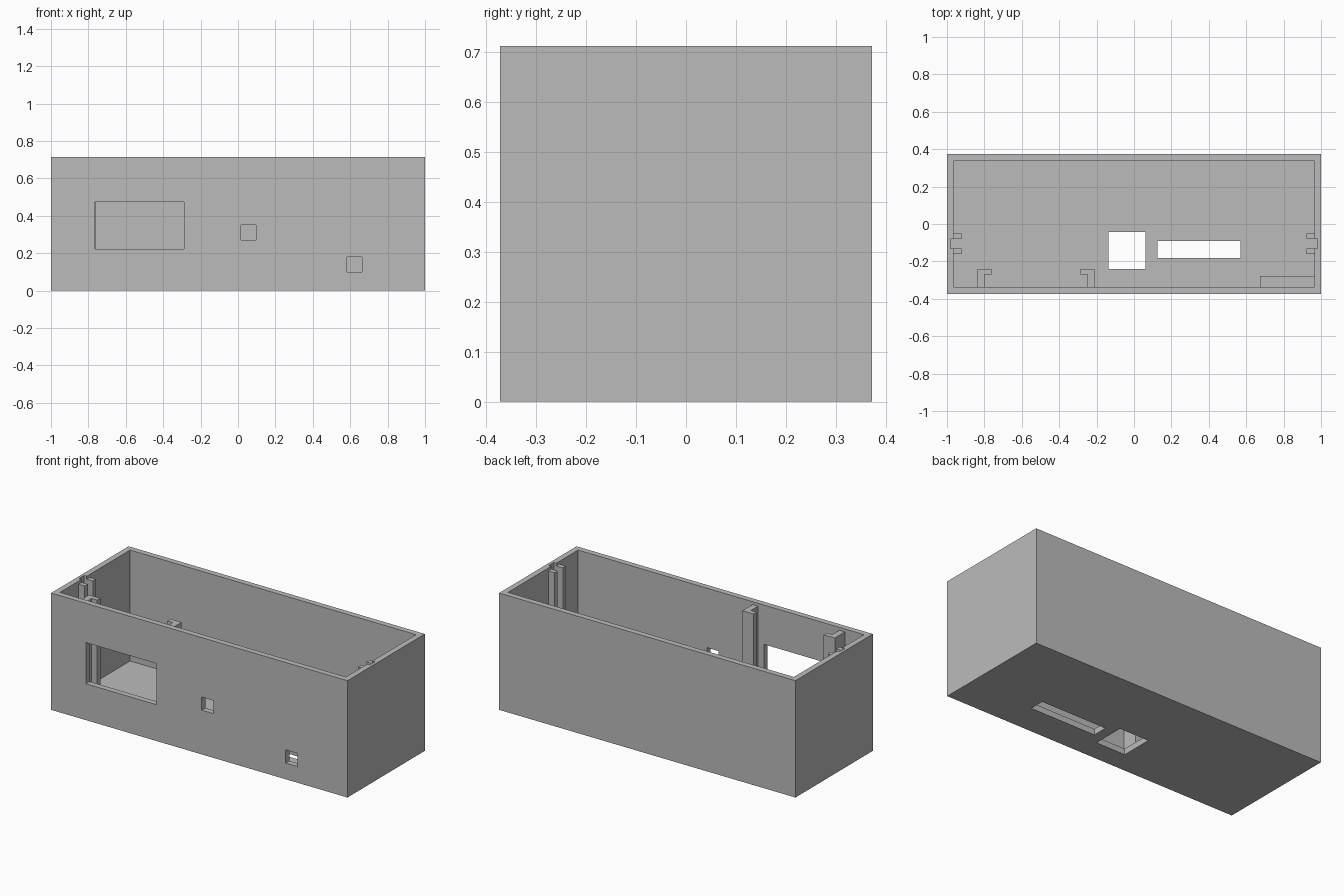
import bpy
import bmesh

if "Cube" in bpy.data.objects:
    bpy.data.objects.remove(bpy.data.objects["Cube"], do_unlink=True)

HX, HY, TOP = 1.0, 0.373, 0.713      # outer half sizes and height
IX, IY, FLOOR = 0.965, 0.338, 0.036  # inner half sizes and floor level
RAIL_TOP = 0.695

gray = bpy.data.materials.new("plain_gray")
gray.use_nodes = True
gray.diffuse_color = (0.5, 0.5, 0.5, 1)
gray.node_tree.nodes["Principled BSDF"].inputs["Base Color"].default_value = (0.5, 0.5, 0.5, 1)


def prism(name, outline, z0, z1):
    """Extrude a flat outline from z0 up to z1."""
    bm = bmesh.new()
    base = bm.faces.new([bm.verts.new((x, y, z0)) for x, y in outline])
    up = bmesh.ops.extrude_face_region(bm, geom=[base])["geom"]
    bmesh.ops.translate(bm, vec=(0, 0, z1 - z0),
                        verts=[v for v in up if isinstance(v, bmesh.types.BMVert)])
    bmesh.ops.recalc_face_normals(bm, faces=bm.faces)
    mesh = bpy.data.meshes.new(name)
    bm.to_mesh(mesh)
    bm.free()
    mesh.materials.append(gray)
    obj = bpy.data.objects.new(name, mesh)
    bpy.context.collection.objects.link(obj)
    return obj


def box(name, x0, x1, y0, y1, z0, z1):
    return prism(name, [(x0, y0), (x1, y0), (x1, y1), (x0, y1)], z0, z1)


def cut(target, *bounds):
    """Subtract a box from the target and discard the cutter."""
    cutter = box("cutter", *bounds)
    cutter.hide_render = True
    mod = target.modifiers.new("cut", "BOOLEAN")
    mod.operation, mod.solver, mod.object = "DIFFERENCE", "EXACT", cutter
    bpy.context.view_layer.objects.active = target
    bpy.ops.object.modifier_apply(modifier=mod.name)
    bpy.data.objects.remove(cutter, do_unlink=True)


# Open-topped case
case = box("case", -HX, HX, -HY, HY, 0, TOP)
cut(case, -IX, IX, -IY, IY, FLOOR, 1)

# Front wall openings: display window and two small ports
for x0, x1, z0, z1 in [(-0.765, -0.289, 0.222, 0.473),
                       (0.016, 0.096, 0.27, 0.35),
                       (0.583, 0.663, 0.099, 0.179)]:
    cut(case, x0, x1, -0.45, -0.3, z0, z1)

# Floor openings: square and long slot
cut(case, -0.137, 0.061, -0.241, -0.044, -0.1, 0.1)
cut(case, 0.125, 0.569, -0.183, -0.091, -0.1, 0.1)

# End wall grooves, each between a pair of rails
for side, label in ((-1, "right"), (1, "left")):
    cut(case, *sorted((side * 0.94, side * 0.982)), -0.13, -0.08, FLOOR, 1)
    for place, y0, y1 in (("front", -0.16, -0.13), ("back", -0.08, -0.051)):
        box(f"{label}_{place}_rail", *sorted((side * 0.923, side * IX)),
            y0, y1, FLOOR, RAIL_TOP)

# Hooked display brackets, facing each other across the window
for label, x, s in (("right", -0.836, 1), ("left", -0.212, -1)):
    hook = [(x, -IY), (x + s * 0.037, -IY), (x + s * 0.037, -0.271),
            (x + s * 0.075, -0.271), (x + s * 0.075, -0.241), (x, -0.241)]
    prism(f"{label}_display_bracket", hook, FLOOR, RAIL_TOP)

# Support block in the front left corner
box("corner_block", 0.673, IX, -IY, -0.279, FLOOR, 0.18)
